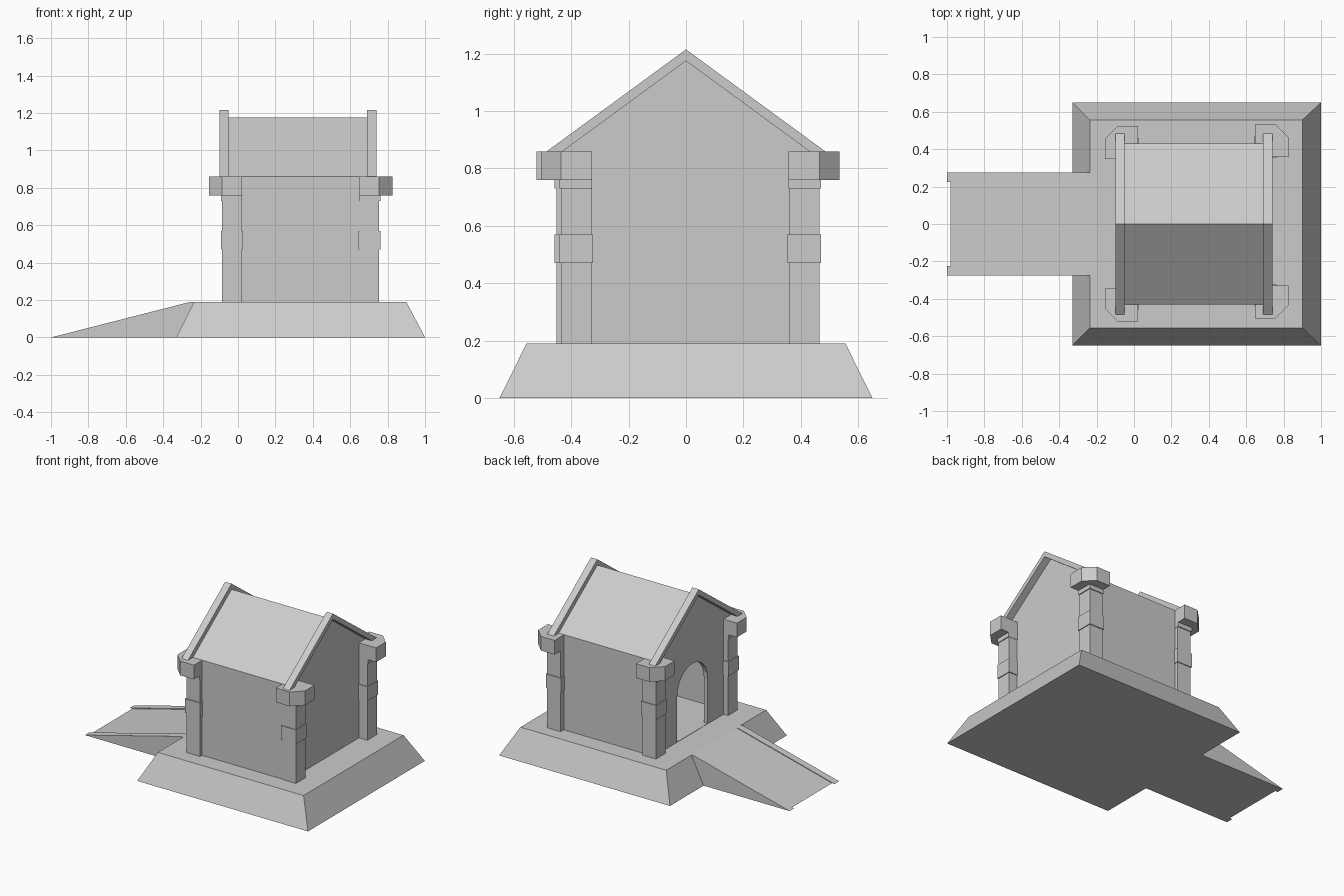
import bpy, bmesh
from mathutils import Vector
from math import cos, sin, pi

cube = bpy.data.objects.get("Cube")
if cube:
    bpy.data.objects.remove(cube, do_unlink=True)

GREY = (0.6, 0.6, 0.6, 1)
stone = bpy.data.materials.new("stone grey")
stone.use_nodes = True
stone.diffuse_color = GREY
stone.node_tree.nodes["Principled BSDF"].inputs["Base Color"].default_value = GREY


def finish(name, bm):
    bmesh.ops.recalc_face_normals(bm, faces=bm.faces)
    mesh = bpy.data.meshes.new(name)
    bm.to_mesh(mesh)
    bm.free()
    mesh.materials.append(stone)
    obj = bpy.data.objects.new(name, mesh)
    bpy.context.collection.objects.link(obj)
    return obj


def prism(name, profile, axis, start, end):
    """Extrude a 2D profile along an axis (0 = x, 1 = y, 2 = z)."""
    bm = bmesh.new()
    verts = []
    for p in profile:
        co = list(p)
        co.insert(axis, start)
        verts.append(bm.verts.new(co))
    face = bm.faces.new(verts)
    step = Vector((0, 0, 0))
    step[axis] = end - start
    new = bmesh.ops.extrude_face_region(bm, geom=[face])["geom"]
    moved = [v for v in new if isinstance(v, bmesh.types.BMVert)]
    bmesh.ops.translate(bm, verts=moved, vec=step)
    return finish(name, bm)


def cut(obj, cutter):
    cutter.hide_render = True
    mod = obj.modifiers.new("cut", "BOOLEAN")
    mod.operation = "DIFFERENCE"
    mod.solver = "EXACT"
    mod.object = cutter
    bpy.context.view_layer.objects.active = obj
    bpy.ops.object.modifier_apply(modifier=mod.name)
    bpy.data.objects.remove(cutter, do_unlink=True)


FLOOR, EAVE, RIDGE = 0.19, 0.86, 1.175

# Sloped plinth
base = prism("plinth", [(-0.33, -0.65), (1, -0.65), (1, 0.65), (-0.33, 0.65)], 2, 0, FLOOR)
for v in base.data.vertices:
    if v.co.z > 0.1:
        v.co.x += 0.095 if v.co.x < 0 else -0.1
        v.co.y *= 0.855

# Entrance ramp with raised kerbs
prism("ramp_deck", [(-0.98, 0), (-0.235, FLOOR), (-0.33, 0)], 1, -0.225, 0.225)
for name, side in (("left_kerb", 1), ("right_kerb", -1)):
    prism(name, [(-1, 0), (-0.255, FLOOR), (-0.235, FLOOR), (-0.33, 0)], 1, side * 0.225, side * 0.275)


# Hollow gabled house with an arched doorway
def gable(half, low, eave, top):
    return [(-half, low), (half, low), (half, eave), (0, top), (-half, eave)]


house = prism("house_walls", gable(0.43, FLOOR, EAVE, RIDGE), 0, -0.05, 0.69)
cut(house, prism("room_cutter", gable(0.4, FLOOR + 0.002, EAVE - 0.02, RIDGE - 0.04), 0, -0.02, 0.66))
arch = [(0.17 * cos(pi * i / 12), 0.51 + 0.17 * sin(pi * i / 12)) for i in range(13)]
door = [(-0.17, FLOOR + 0.002), (0.17, FLOOR + 0.002)] + arch
cut(house, prism("door_cutter", door, 0, -0.15, 0.1))

# Gable trims standing proud of the roof
trim = [(-0.485, EAVE), (0, 1.215), (0.485, EAVE), (0.43, EAVE), (0, RIDGE), (-0.43, EAVE)]
prism("entrance_gable_trim", trim, 0, -0.10, -0.05)
prism("far_gable_trim", trim, 0, 0.69, 0.74)


# Corner pillars: shaft, belt, neck and a capital with a chamfered outer corner
def pillar(name, x, y, sx, sy):
    """x, y is the outer corner; sx, sy point outwards."""
    def ring(grow, inner, chamfer=0):
        ox, oy = x + sx * grow, y + sy * grow
        ix, iy = x - sx * (0.105 + inner), y - sy * (0.105 + inner)
        corner = [(ox - sx * chamfer, oy), (ox, oy - sy * chamfer)] if chamfer else [(ox, oy)]
        return [(ix, iy), (ix, oy)] + corner + [(ox, iy)]

    prism(name + "_shaft", ring(0, 0), 2, FLOOR, 0.77)
    prism(name + "_belt", ring(0.006, 0.006), 2, 0.47, 0.57)
    prism(name + "_neck", ring(0.006, 0.002), 2, 0.73, 0.765)
    prism(name + "_capital", ring(0.07, 0.002, 0.07), 2, 0.76, EAVE)


pillar("entrance_right_pillar", -0.085, -0.452, -1, -1)
pillar("entrance_left_pillar", -0.085, 0.455, -1, 1)
pillar("far_right_pillar", 0.755, -0.435, 1, -1)
pillar("far_left_pillar", 0.755, 0.465, 1, 1)
